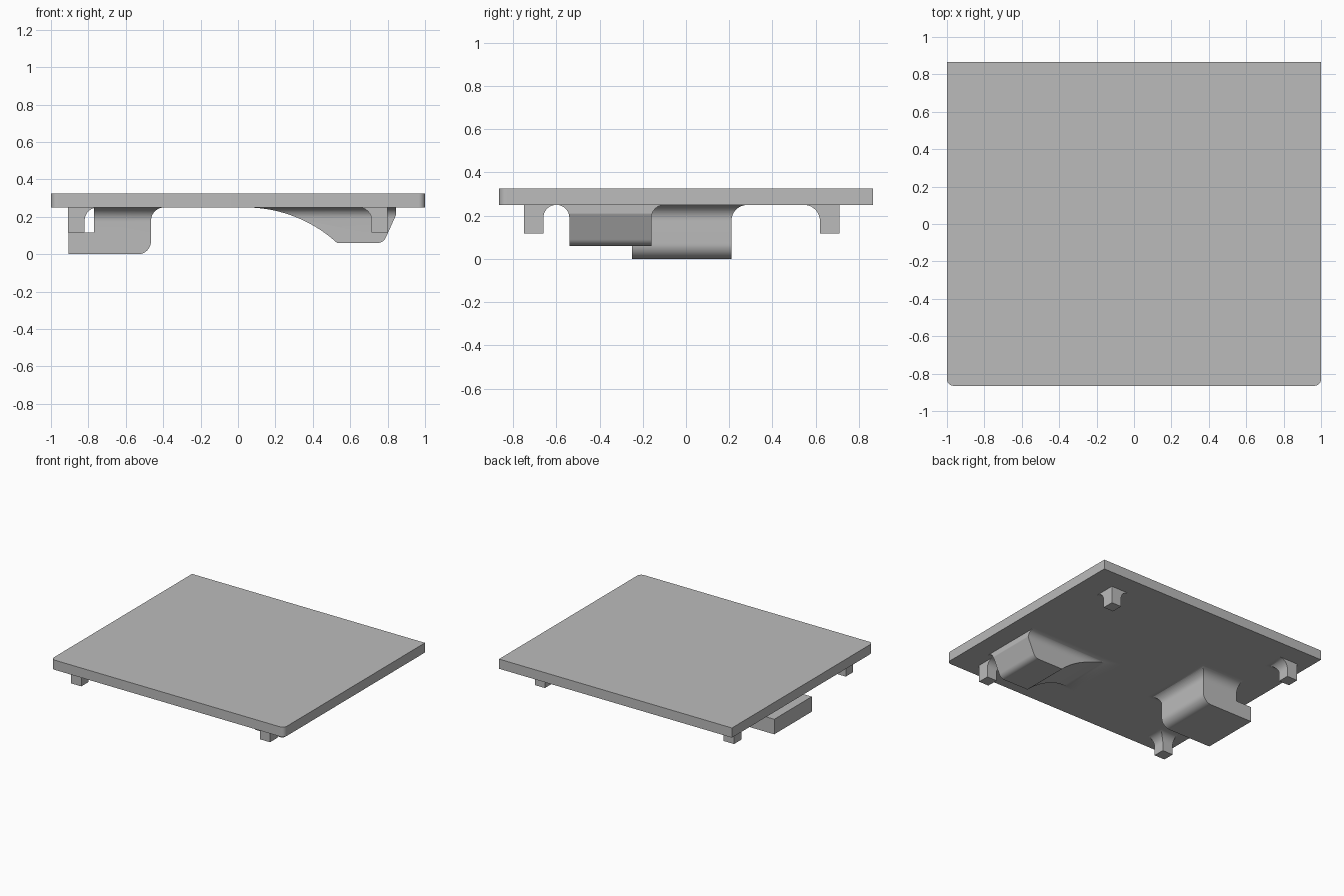
import bpy, bmesh, math

if "Cube" in bpy.data.objects:
    bpy.data.objects.remove(bpy.data.objects["Cube"], do_unlink=True)

grey = bpy.data.materials.new("plain grey")
grey.use_nodes = True
grey.diffuse_color = (0.5, 0.5, 0.5, 1)
grey.node_tree.nodes["Principled BSDF"].inputs["Base Color"].default_value = (0.5, 0.5, 0.5, 1)

UNDER = 0.25           # underside of the plate
TOP = 0.325
SINK = UNDER + 0.01    # parts reach a little into the plate


def arc(cx, cy, r, start, end, steps=12):
    angles = [math.radians(start + (end - start) * i / steps) for i in range(steps + 1)]
    return [(cx + r * math.cos(a), cy + r * math.sin(a)) for a in angles]


def extrude(name, profile, place, lo, hi):
    """Extrude a 2D profile; place(a, b, t) gives the 3D position."""
    bm = bmesh.new()
    face = bm.faces.new([bm.verts.new(place(a, b, lo)) for a, b in profile])
    moved = bmesh.ops.extrude_face_region(bm, geom=[face])["geom"]
    delta = [h - l for h, l in zip(place(0, 0, hi), place(0, 0, lo))]
    bmesh.ops.translate(bm, vec=delta, verts=[v for v in moved if isinstance(v, bmesh.types.BMVert)])
    bmesh.ops.recalc_face_normals(bm, faces=bm.faces)
    mesh = bpy.data.meshes.new(name)
    bm.to_mesh(mesh)
    bm.free()
    mesh.materials.append(grey)
    obj = bpy.data.objects.new(name, mesh)
    bpy.context.collection.objects.link(obj)
    return obj


def finish(obj):
    bpy.ops.object.select_all(action="DESELECT")
    obj.select_set(True)
    bpy.context.view_layer.objects.active = obj
    for mod in list(obj.modifiers):
        bpy.ops.object.modifier_apply(modifier=mod.name)
    bpy.ops.object.shade_smooth_by_angle(angle=math.radians(30))


def flared(lo, hi, bottom, top, r_lo=0, r_hi=0):
    """Upright profile whose sides flare into the plate with concave fillets."""
    pts = [(lo, bottom), (hi, bottom)]
    if r_hi:
        pts += arc(hi + r_hi, UNDER - r_hi, r_hi, 180, 90)
    pts.append((hi + r_hi, top))
    pts.append((lo - r_lo, top))
    if r_lo:
        pts += arc(lo - r_lo, UNDER - r_lo, r_lo, 90, 0)
    return pts


def crossed(name, front_profile, side_profile):
    """Part that has the given outlines from the front and from the side."""
    obj = extrude(name, front_profile, lambda a, b, t: (a, t, b), -1, 1)
    cutter = extrude("cutter", side_profile, lambda a, b, t: (t, a, b), -1.2, 1.2)
    cutter.hide_render = True
    mod = obj.modifiers.new("cross", "BOOLEAN")
    mod.operation, mod.solver, mod.object = "INTERSECT", "EXACT", cutter
    finish(obj)
    bpy.data.objects.remove(cutter, do_unlink=True)


# plate with rounded front corners
R, DEPTH = 0.035, 0.865
outline = [(1, DEPTH), (-1, DEPTH)]
outline += arc(-1 + R, -DEPTH + R, R, 180, 270, 8)
outline += arc(1 - R, -DEPTH + R, R, 270, 360, 8)
finish(extrude("plate", outline, lambda a, b, t: (a, b, t), UNDER, TOP))

# four feet, flared on their inner sides
FOOT = 0.117
for x_name, x0, x1, xr in (("right", -0.91, -0.82, (0, 0.07)), ("left", 0.715, 0.80, (0.07, 0))):
    for y_name, y0, y1, yr in (("front", -0.75, -0.66, (0, 0.06)), ("back", 0.62, 0.71, (0.075, 0))):
        crossed(f"{y_name}_{x_name}_foot",
                flared(x0, x1, FOOT, SINK, *xr),
                flared(y0, y1, -0.1, 0.3, *yr))

# stepped block: column with a ledge reaching outwards
fillet = 0.07
stepped = [(-0.77, SINK), (-0.77, FOOT), (-0.905, FOOT), (-0.905, 0)]
stepped += arc(-0.465 - fillet, fillet, fillet, 270, 360)
stepped += arc(-0.465 + fillet, UNDER - fillet, fillet, 180, 90)
stepped.append((-0.465 + fillet, SINK))
crossed("stepped_block", stepped, flared(-0.25, 0.21, -0.1, 0.3, 0.075, 0.075))

# wedge block: long concave ramp, flat bottom, sloped outer side
sweep = 0.727
ramp_end = 90 - math.degrees(math.asin(0.49 / sweep))
wedge = [(0.04, SINK)]
wedge += arc(0.04, UNDER - sweep, sweep, 90, ramp_end, 20)
wedge += arc(0.745, 0.11, 0.05, 270, 338)
wedge += [(0.845, 0.21), (0.845, SINK)]
crossed("wedge_block", wedge, flared(-0.54, -0.16, -0.1, 0.3, 0.06, 0.06))
